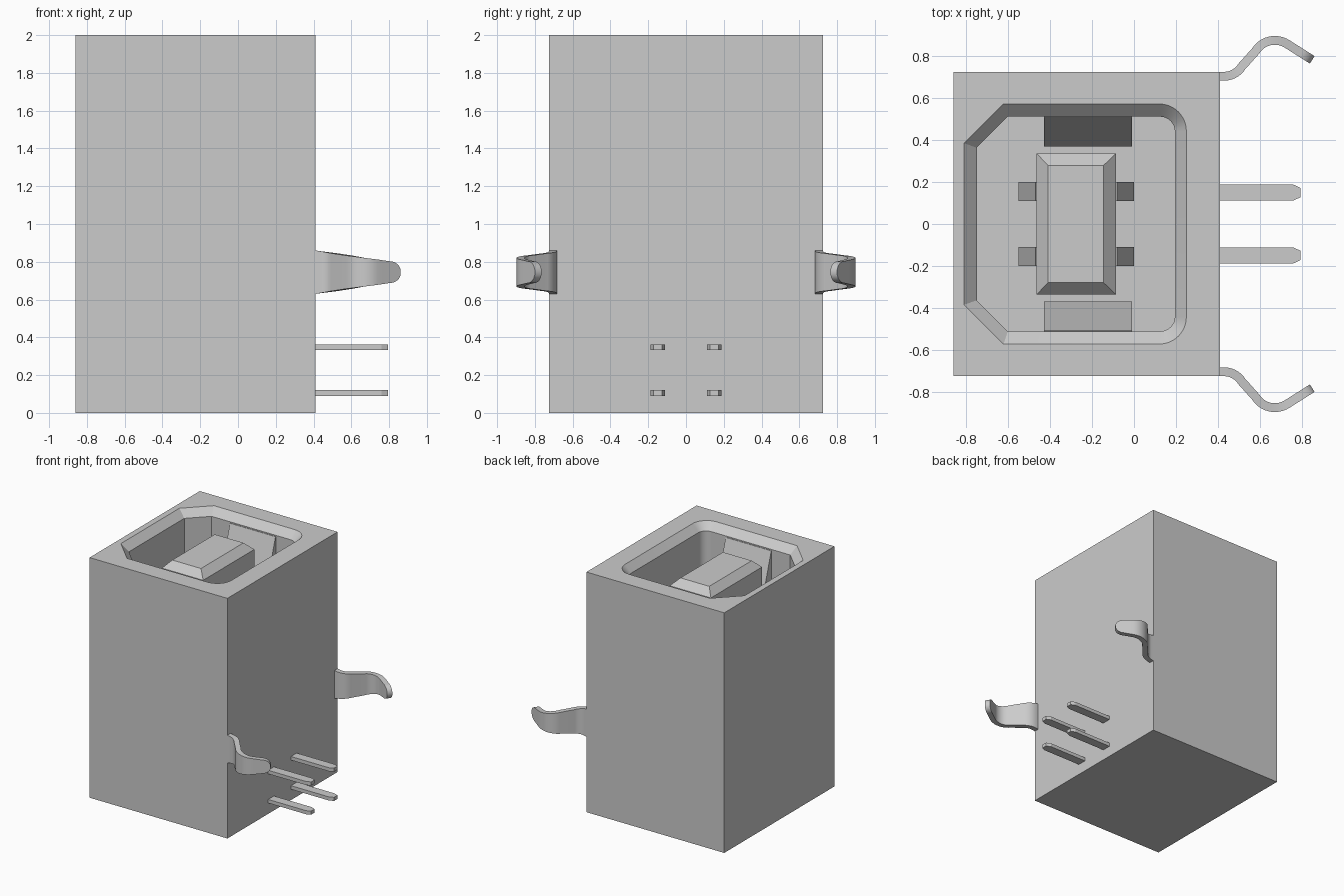
import bpy
import bmesh
from math import sin, cos, pi, radians, sqrt
from mathutils import Vector

cube = bpy.data.objects.get("Cube")
if cube:
    bpy.data.objects.remove(cube, do_unlink=True)

grey = bpy.data.materials.new("light_grey")
grey.use_nodes = True
GREY = (0.6, 0.6, 0.6, 1)
grey.diffuse_color = GREY
grey.node_tree.nodes["Principled BSDF"].inputs["Base Color"].default_value = GREY


def finish(name, bm, smooth=False):
    """Turn a bmesh into a named grey object."""
    bmesh.ops.recalc_face_normals(bm, faces=bm.faces)
    mesh = bpy.data.meshes.new(name)
    bm.to_mesh(mesh)
    bm.free()
    mesh.materials.append(grey)
    obj = bpy.data.objects.new(name, mesh)
    bpy.context.collection.objects.link(obj)
    if smooth:
        bpy.ops.object.select_all(action="DESELECT")
        obj.select_set(True)
        bpy.context.view_layer.objects.active = obj
        bpy.ops.object.shade_smooth_by_angle(angle=radians(30))
    return obj


def ring(bm, points, z):
    return [bm.verts.new((x, y, z)) for x, y in points]


def bridge(bm, a, b):
    for i in range(len(a)):
        j = (i + 1) % len(a)
        bm.faces.new((a[i], a[j], b[j], b[i]))


def loft(name, sections):
    """Closed solid through (points, z) sections."""
    bm = bmesh.new()
    rings = [ring(bm, pts, z) for pts, z in sections]
    for a, b in zip(rings, rings[1:]):
        bridge(bm, a, b)
    bm.faces.new(rings[0])
    bm.faces.new(rings[-1])
    return finish(name, bm)


def rect(x0, x1, y0, y1):
    return [(x0, y0), (x1, y0), (x1, y1), (x0, y1)]


def opening(x0, x1, half, cut, radius):
    """Outline with two cut corners on -x and two round corners on +x."""
    pts = [(x0, half - cut), (x0, cut - half), (x0 + cut, -half)]
    for side in (-1, 1):
        for i in range(9):
            a = (i / 8 + (-1 if side < 0 else 0)) * pi / 2
            pts.append((x1 - radius + radius * cos(a),
                        side * (half - radius) + radius * sin(a)))
    return pts + [(x0 + cut, half)]


# Housing: block with a bevelled socket opening in the top
bm = bmesh.new()
block = rect(-0.86, 0.41, -0.725, 0.725)
base, top = ring(bm, block, 0), ring(bm, block, 2)
bridge(bm, base, top)
bm.faces.new(base)
inner_outline = opening(-0.75, 0.195, 0.512, 0.148, 0.07)
rim = ring(bm, opening(-0.81, 0.25, 0.573, 0.188, 0.13), 2)
throat = ring(bm, inner_outline, 1.94)
floor = ring(bm, inner_outline, 0.9)
bridge(bm, rim, throat)
bridge(bm, throat, floor)
bm.faces.new(floor)
edges = [bm.edges.get((loop[i - 1], loop[i])) for loop in (top, rim) for i in range(len(loop))]
bmesh.ops.triangle_fill(bm, edges=edges, use_beauty=True, normal=Vector((0, 0, 1)))
finish("housing", bm, smooth=True)

# Central tongue with bevelled top
tongue = rect(-0.465, -0.085, -0.337, 0.337)
loft("tongue", [(tongue, 0.88), (tongue, 1.87),
                (rect(-0.41, -0.145, -0.28, 0.28), 1.93)])

for side, label in ((1, "back"), (-1, "front")):
    # Sloped retention ramps on the socket walls
    foot = rect(-0.43, -0.01, side * 0.37, side * 0.52)
    loft(label + "_ramp", [(foot, 0.88), (foot, 1.5),
                           (rect(-0.43, -0.01, side * 0.508, side * 0.52), 1.93)])

    # Sloped contacts on both faces of the tongue
    for x_wall, out, where in ((-0.46, -0.09, "right"), (-0.09, 0.09, "left")):
        y0, y1 = side * 0.155 - 0.046, side * 0.155 + 0.046
        bump = rect(x_wall, x_wall + out, y0, y1)
        loft(f"{label}_{where}_contact",
             [(bump, 0.88), (bump, 1.4),
              (rect(x_wall, x_wall + out * 0.1, y0, y1), 1.72)])

    # Solder pins with tapered tips
    for z, level in ((0.105, "lower"), (0.348, "upper")):
        outline = [(0.4, -0.038), (0.76, -0.038), (0.795, -0.022),
                   (0.795, 0.022), (0.76, 0.038), (0.4, 0.038)]
        outline = [(x, y + side * 0.15) for x, y in outline]
        loft(f"{label}_{level}_pin", [(outline, z - 0.015), (outline, z + 0.015)])


def clip_half_width(x):
    """Tapered strip with a round tip."""
    if x < 0.795:
        return 0.115 - 0.058 * (x - 0.41) / 0.385
    return max(0.057 * sqrt(max(0, 1 - ((x - 0.795) / 0.057) ** 2)), 0.006)


# Centre line of the wavy board clips: flat, S bend, crest, straight tip
path = [Vector((0.40, 0.705)), Vector((0.43, 0.705))]
arcs = ((0.43, 0.805, 0.1, -90, -32), (0.672, 0.768, 0.108, 148, 58))
for cx, cy, r, start, end in arcs:
    for i in range(1 if r < 0.105 else 0, 13):
        a = radians(start + (end - start) * i / 12)
        path.append(Vector((cx + r * cos(a), cy + r * sin(a))))
last, goal = path[-1], Vector((0.85, 0.783))
path += [last.lerp(goal, (i / 10) ** 0.7) for i in range(1, 11)]

for side, label in ((1, "back"), (-1, "front")):
    bm = bmesh.new()
    sections = []
    for i, p in enumerate(path):
        along = (path[min(i + 1, len(path) - 1)] - path[max(i - 1, 0)]).normalized()
        n = Vector((-along.y, along.x)) * 0.021
        w = clip_half_width(p.x)
        sections.append([bm.verts.new((q.x, side * q.y, 0.745 + s * w))
                         for q, s in ((p - n, -1), (p + n, -1), (p + n, 1), (p - n, 1))])
    for a, b in zip(sections, sections[1:]):
        bridge(bm, a, b)
    bm.faces.new(sections[0])
    bm.faces.new(sections[-1])
    finish(label + "_board_clip", bm, smooth=True)
